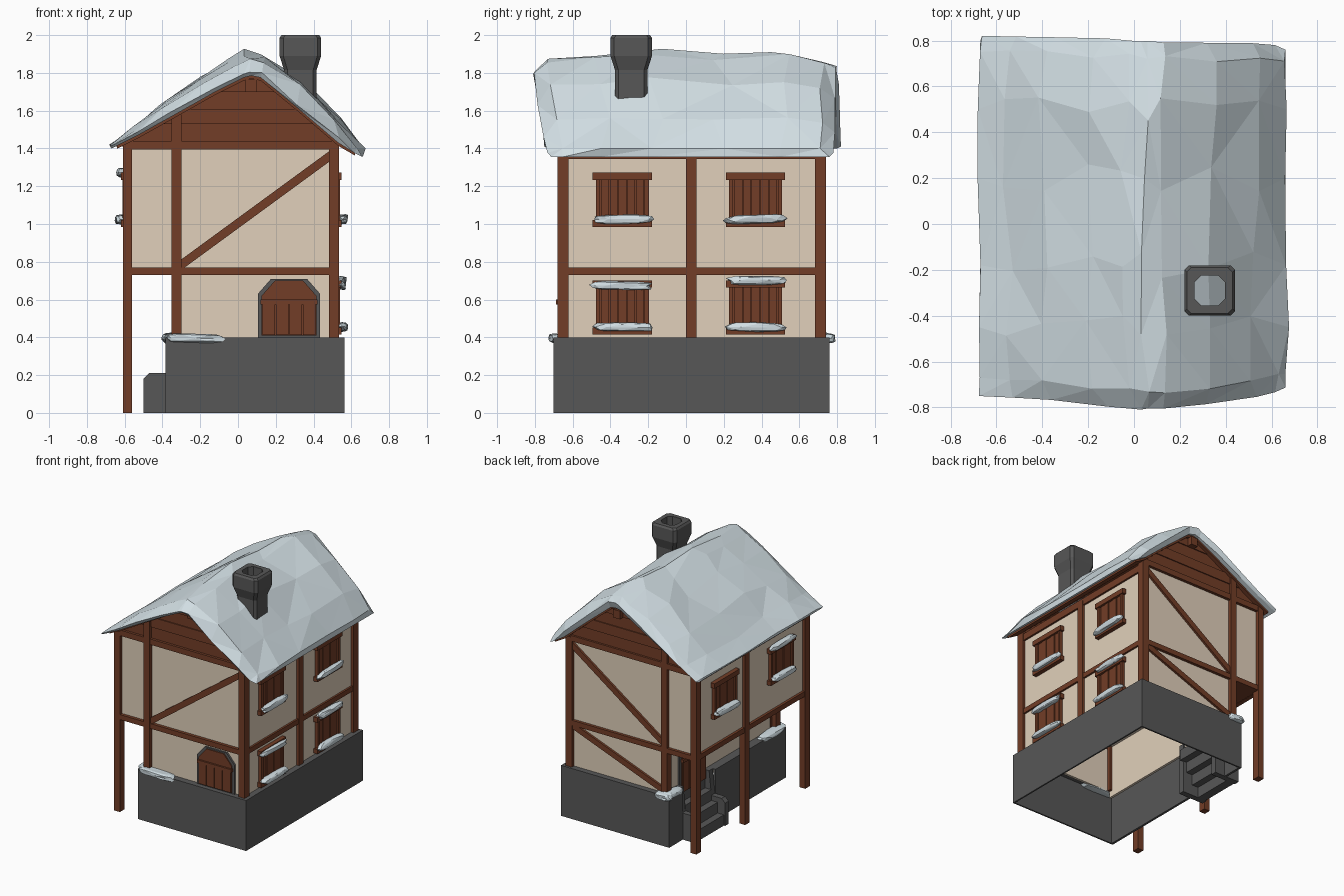
import bpy, bmesh, math, random
from mathutils import Vector

random.seed(4)
if "Cube" in bpy.data.objects:
    bpy.data.objects.remove(bpy.data.objects["Cube"])


def material(name, color):
    m = bpy.data.materials.new(name)
    m.use_nodes = True
    m.diffuse_color = (*color, 1)
    m.node_tree.nodes["Principled BSDF"].inputs["Base Color"].default_value = (*color, 1)
    return m


WOOD = material("brown wood", (0.17, 0.047, 0.02))
PLASTER = material("cream plaster", (0.75, 0.63, 0.495))
STONE = material("dark grey stone", (0.096, 0.096, 0.096))
SNOW = material("pale snow", (0.65, 0.74, 0.78))


def finish(name, bm, mat):
    bmesh.ops.recalc_face_normals(bm, faces=bm.faces)
    mesh = bpy.data.meshes.new(name)
    bm.to_mesh(mesh)
    bm.free()
    mesh.materials.append(mat)
    obj = bpy.data.objects.new(name, mesh)
    bpy.context.collection.objects.link(obj)


def prism(bm, pts, a, b, axis="y"):
    """Extrude a (u, z) outline along the given horizontal axis."""
    place = (lambda u, z, t: (u, t, z)) if axis == "y" else (lambda u, z, t: (t, u, z))
    near = [bm.verts.new(place(u, z, a)) for u, z in pts]
    far = [bm.verts.new(place(u, z, b)) for u, z in pts]
    bm.faces.new(near)
    bm.faces.new(far[::-1])
    for i in range(len(pts)):
        j = (i + 1) % len(pts)
        bm.faces.new((near[i], far[i], far[j], near[j]))


def box(bm, x0, x1, y0, y1, z0, z1):
    prism(bm, [(x0, z0), (x1, z0), (x1, z1), (x0, z1)], y0, y1)


def beam(bm, p, q, width, a, b):
    p, q = Vector(p), Vector(q)
    d = (q - p).normalized() * width / 2
    n = Vector((-d.y, d.x))
    prism(bm, [p + n, p - n, q - n, q + n], a, b)


def snow_lump(name, x, y, z, sx, sy, sz):
    bm = bmesh.new()
    bmesh.ops.create_icosphere(bm, subdivisions=2, radius=1)
    lean = random.uniform(-0.25, 0.25)
    for v in bm.verts:
        c = [math.copysign(abs(k) ** 0.6, k) * random.uniform(0.8, 1.05) for k in v.co]
        v.co = (x + c[0] * sx, y + c[1] * sy, z + (c[2] + lean * (c[0] + c[1])) * sz)
    finish(name, bm, SNOW)


# Foundation: thin stone shell with a narrow ledge and a gap for the stairs
S0, S1 = 0.18, 0.59
bm = bmesh.new()
for z0, z1, t in ((0, 0.39, 0.012), (0.39, 0.4, 0.05)):
    box(bm, -0.385, 0.563, -0.702, -0.702 + t, z0, z1)
    box(bm, -0.385, 0.563, 0.76 - t, 0.76, z0, z1)
    box(bm, 0.563 - t, 0.563, -0.702 + t, 0.76 - t, z0, z1)
    box(bm, -0.385, -0.385 + t * 1.5, -0.702 + t, S0, z0, z1)
    box(bm, -0.385, -0.385 + t * 1.5, S1, 0.76 - t, z0, z1)
finish("foundation", bm, STONE)

# Stairs with low cheek walls
bm = bmesh.new()
for y in (S0, S1 - 0.045):
    prism(bm, [(-0.5, 0), (-0.5, 0.18), (-0.47, 0.21), (-0.38, 0.21),
               (-0.36, 0.4), (-0.28, 0.4), (-0.28, 0)], y, y + 0.045)
for i in range(4):
    box(bm, -0.49 + i * 0.055, -0.42 + i * 0.055, S0 + 0.04, S1 - 0.04, i * 0.085, 0.085 + i * 0.085)
finish("stairs", bm, STONE)

# Plaster walls: hollow ground floor, overhanging upper floor
bm = bmesh.new()
box(bm, -0.31, 0.515, -0.65, -0.63, 0.38, 0.75)
box(bm, -0.31, 0.515, 0.69, 0.715, 0.38, 0.75)
box(bm, 0.495, 0.515, -0.63, 0.69, 0.38, 0.75)
box(bm, -0.315, -0.295, -0.63, 0.69, 0.33, 0.75)
finish("lower_walls", bm, PLASTER)
bm = bmesh.new()
box(bm, -0.585, 0.515, -0.65, 0.715, 0.745, 1.41)
finish("upper_walls", bm, PLASTER)

# Timber frame
bm = bmesh.new()
for y0, y1 in ((-0.68, -0.622), (0.682, 0.742)):
    box(bm, -0.61, -0.56, y0, y1, 0, 1.43)
    box(bm, -0.352, -0.3, y0, y1, 0.38, 1.58)
    box(bm, 0.482, 0.535, y0, y1, 0.38, 1.43)
box(bm, -0.61, -0.56, 0.075, 0.13, 0, 1.4)
box(bm, -0.32, -0.275, -0.64, -0.6, 0.38, 0.745)
box(bm, 0.49, 0.535, 0.0, 0.055, 0.38, 1.38)
for y0, y1 in ((-0.675, -0.63), (0.69, 0.738)):
    box(bm, -0.585, 0.51, y0, y1, 0.73, 0.77)
    box(bm, -0.585, 0.51, y0, y1, 1.395, 1.44)
for x0, x1 in ((-0.605, -0.57), (0.5, 0.53)):
    box(bm, x0, x1, -0.65, 0.71, 0.73, 0.77)
    box(bm, x0, x1, -0.65, 0.71, 1.345, 1.4)
box(bm, -0.58, -0.3, -0.65, 0.71, 0.732, 0.75)
finish("timber_frame", bm, WOOD)
bm = bmesh.new()
beam(bm, (-0.32, 0.77), (0.5, 1.37), 0.045, -0.668, -0.64)
beam(bm, (-0.32, 0.79), (0.5, 1.37), 0.045, 0.7, 0.732)
beam(bm, (-0.32, 0.42), (0.5, 0.73), 0.045, 0.7, 0.732)
finish("diagonal_braces", bm, WOOD)

# Gable planks, each course clipped to the roof slope
UNDER = [(-0.67, 1.4), (-0.52, 1.475), (-0.35, 1.57), (-0.12, 1.70), (0.03, 1.775), (0.07, 1.785),
         (0.12, 1.775), (0.32, 1.61), (0.53, 1.43), (0.66, 1.355)]


def slope_x(z, side):
    pts = UNDER[:6] if side < 0 else UNDER[:4:-1]
    for (xa, za), (xb, zb) in zip(pts, pts[1:]):
        if za <= z <= zb:
            return xa + (xb - xa) * (z - za) / (zb - za)
    return 0.07


bm = bmesh.new()
levels = [1.41, 1.53, 1.61, 1.70, 1.778]
for i, (z0, z1) in enumerate(zip(levels, levels[1:])):
    outline = [(slope_x(z0, -1), z0), (slope_x(z0, 1), z0), (slope_x(z1, 1), z1), (slope_x(z1, -1), z1)]
    out = 0.008 * (i % 2)
    prism(bm, outline, -0.655 - out, -0.62)
    prism(bm, outline, 0.69, 0.722 + out)
finish("gable_planks", bm, WOOD)

# Roof boards and ridge beam
bm = bmesh.new()
inner = [(-0.64, 1.415)] + UNDER[1:-1] + [(0.62, 1.378)]
prism(bm, inner + [(x, z - 0.016) for x, z in inner[::-1]], -0.695, 0.755)
box(bm, 0.04, 0.1, -0.69, 0.77, 1.70, 1.765)
finish("roof_boards", bm, WOOD)

# Snow blanket: faceted grid thinning out towards the gables
TOP = [(-0.675, 1.42), (-0.55, 1.505), (-0.4, 1.64), (-0.2, 1.77), (-0.04, 1.865), (0.05, 1.91),
       (0.13, 1.89), (0.34, 1.755), (0.53, 1.56), (0.665, 1.4)]
ROWS = [(-0.81, 0), (-0.73, -0.035), (-0.45, -0.01), (-0.18, 0.02), (0.2, -0.02),
        (0.5, 0.0), (0.73, -0.04), (0.8, 0)]
bm = bmesh.new()
tops, unders = [], []
last = len(ROWS) - 1
for r, (y, dz) in enumerate(ROWS):
    edge = r in (0, last)
    top, under = [], []
    for c, ((x, z), (ux, uz)) in enumerate(zip(TOP, UNDER)):
        rim = c in (0, len(TOP) - 1)
        yy = y
        if r < 2:
            yy += (0.06 if x < 0.08 else 0.09) * min(1, abs(x - 0.08) / 0.65) ** 1.5
        elif r > last - 2:
            yy -= 0.03 * x
        if edge:
            px, pz = ux, uz + min(0.022 if r == 0 else 0.05, 0.5 * (z - uz))
        else:
            px, pz = x, z + dz * (z - 1.4) / 0.5
        j = 0.012 if not edge else 0.006
        if not rim:
            px += random.uniform(-j, j) * 2
            pz += random.uniform(-j, j)
            yy += random.uniform(-j, j) * (1 if edge or r in (1, last - 1) else 5)
        else:
            px += random.uniform(-0.012, 0.012) - (0.035 if c and (r < 2 or r == last) else 0)
        top.append(bm.verts.new((px, yy, pz)))
        under.append(bm.verts.new((ux, yy + (0.02 if r == 0 else -0.02 if r == last else 0), uz)))
    tops.append(top)
    unders.append(under)
for grid in (tops, unders):
    for a, b in zip(grid, grid[1:]):
        for c in range(len(a) - 1):
            bm.faces.new((a[c], a[c + 1], b[c + 1], b[c]))
rim_t, rim_u = (g[0] + [r[-1] for r in g[1:]] + g[-1][-2::-1] + [r[0] for r in g[-2:0:-1]]
                for g in (tops, unders))
for i in range(len(rim_t)):
    j = (i + 1) % len(rim_t)
    bm.faces.new((rim_t[i], rim_t[j], rim_u[j], rim_u[i]))
bmesh.ops.triangulate(bm, faces=bm.faces, quad_method="SHORT_EDGE")
finish("roof_snow", bm, SNOW)

# Chimney: chamfered rings up the outside and down the flue
bm = bmesh.new()
rings = []
for half, cut, z in ((0.086, 0.018, 1.5), (0.086, 0.018, 1.815), (0.11, 0.02, 1.89), (0.11, 0.02, 1.985),
                     (0.1, 0.02, 2.0), (0.066, 0.03, 2.0), (0.066, 0.03, 1.6)):
    k = half - cut
    loop = [(half, -k), (half, k), (k, half), (-k, half), (-half, k), (-half, -k), (-k, -half), (k, -half)]
    rings.append([bm.verts.new((0.33 + x, -0.29 + y, z)) for x, y in loop])
for a, b in zip(rings, rings[1:]):
    for i in range(8):
        bm.faces.new((a[i], a[(i + 1) % 8], b[(i + 1) % 8], b[i]))
finish("chimney", bm, STONE)


# Doors: stone surround with plank leaf
def door(name, centre, wall, out, axis, z0):
    def arch(w, top, lift):
        return [(centre - w, z0 + lift), (centre + w, z0 + lift), (centre + w, top - 0.08),
                (centre + w - 0.07, top), (centre - w + 0.07, top), (centre - w, top - 0.08)]
    bm = bmesh.new()
    prism(bm, arch(0.165, 0.71, 0), wall, wall + out * 0.02, axis)
    finish(name + "_surround", bm, STONE)
    bm = bmesh.new()
    prism(bm, arch(0.145, 0.70, 0.01), wall, wall + out * 0.028, axis)
    for i in range(4):
        u = centre - 0.14 + i * 0.071
        prism(bm, [(u, z0 + 0.012), (u + 0.066, z0 + 0.012), (u + 0.066, 0.58), (u, 0.58)],
              wall, wall + out * 0.036, axis)
    prism(bm, [(centre - 0.15, 0.575), (centre + 0.15, 0.575), (centre + 0.15, 0.6), (centre - 0.15, 0.6)],
          wall, wall + out * 0.042, axis)
    finish(name + "_leaf", bm, WOOD)


door("front_door", 0.27, -0.645, -1, "y", 0.4)
door("side_door", 0.385, -0.31, -1, "x", 0.33)


# Shuttered windows with snow on sills and, at a given height, on lintels
def window(name, wall, out, y, z, lintel):
    bm = bmesh.new()

    def part(y0, y1, z0, z1, depth):
        box(bm, *sorted((wall - out * 0.01, wall + out * depth)), y + y0, y + y1, z + z0, z + z1)
    part(-0.14, 0.14, 0.02, 0.26, 0.008)
    for i in range(5):
        part(-0.112 + i * 0.046, -0.07 + i * 0.046, 0.01, 0.255, 0.016 + 0.004 * (i % 2))
    for s in (-0.14, 0.118):
        part(s, s + 0.022, 0.01, 0.26, 0.026)
    part(-0.157, 0.157, 0.248, 0.287, 0.034)
    part(-0.157, 0.157, 0, 0.036, 0.034)
    finish(name, bm, WOOD)
    x = wall + out * 0.038
    snow_lump(name + "_sill_snow", x, y, z + 0.04, 0.03, 0.168, 0.026)
    if lintel:
        snow_lump(name + "_lintel_snow", x - out * 0.008, y, z + lintel, 0.03, 0.168, 0.026)


for tag, y, lintel in (("front", -0.337, 0.26), ("back", 0.368, 0.285)):
    window("left_upper_window_" + tag, 0.515, 1, y, 0.985, 0)
    window("left_lower_window_" + tag, 0.515, 1, y, 0.415, lintel)
    window("right_upper_window_" + tag, -0.585, -1, y, 0.985, 0.285 if tag == "front" else 0)

# Snow resting on the foundation corners
snow_lump("front_ledge_snow", -0.23, -0.68, 0.393, 0.175, 0.052, 0.026)
snow_lump("front_corner_snow", -0.36, -0.56, 0.4, 0.045, 0.16, 0.024)
snow_lump("back_corner_snow", -0.36, 0.68, 0.4, 0.042, 0.1, 0.024)
snow_lump("back_ledge_snow", -0.33, 0.75, 0.393, 0.08, 0.045, 0.028)
